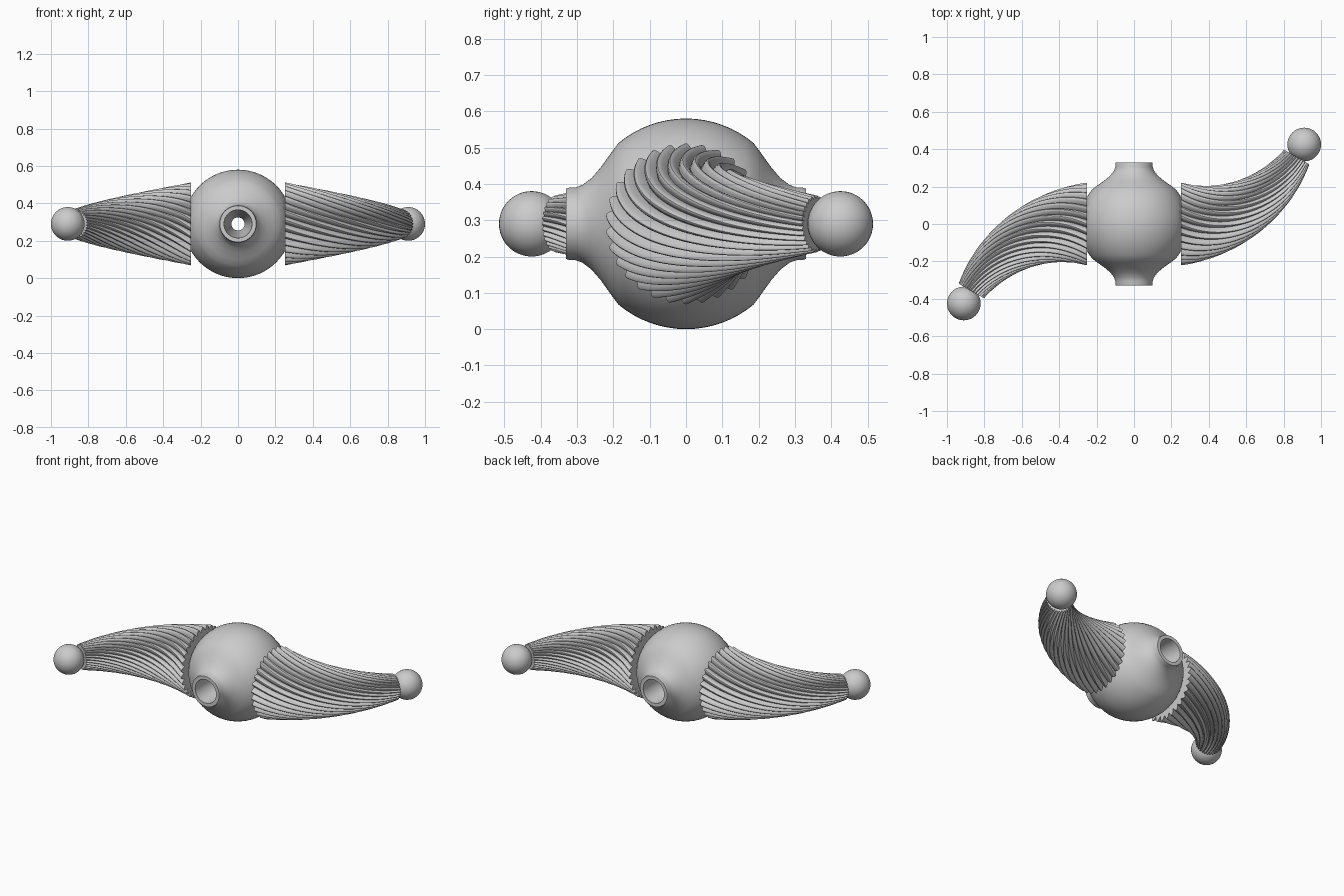
import bpy, bmesh
from math import sin, cos, pi, radians
from mathutils import Vector, Matrix

cube = bpy.data.objects.get("Cube")
if cube:
    bpy.data.objects.remove(cube, do_unlink=True)

MID = 0.29          # height of the centre line
CUT = 0.25          # where the body is cut flat and the arms begin

grey = bpy.data.materials.new("light grey")
grey.use_nodes = True
grey.diffuse_color = (0.6, 0.6, 0.6, 1)
grey.node_tree.nodes["Principled BSDF"].inputs["Base Color"].default_value = (0.6, 0.6, 0.6, 1)


def finish(name, bm, angle):
    """Turn a bmesh into a shaded object."""
    bmesh.ops.recalc_face_normals(bm, faces=bm.faces)
    mesh = bpy.data.meshes.new(name)
    bm.to_mesh(mesh)
    bm.free()
    mesh.materials.append(grey)
    obj = bpy.data.objects.new(name, mesh)
    bpy.context.collection.objects.link(obj)
    bpy.ops.object.select_all(action='DESELECT')
    obj.select_set(True)
    bpy.context.view_layer.objects.active = obj
    bpy.ops.object.shade_smooth_by_angle(angle=radians(angle))
    return obj


def loft(rings, closed=False):
    """Skin a row of point rings; capped at both ends unless closed."""
    bm = bmesh.new()
    loops = [[bm.verts.new(p) for p in ring] for ring in rings]
    pairs = list(zip(loops, loops[1:]))
    if closed:
        pairs.append((loops[-1], loops[0]))
    else:
        bm.faces.new(loops[0])
        bm.faces.new(loops[-1])
    for a, b in pairs:
        for i in range(len(a)):
            j = (i + 1) % len(a)
            bm.faces.new((a[i], a[j], b[j], b[i]))
    return bm


# Body: sphere with a flared neck at front and back and a waisted bore
neck = [(0.21, 0.19), (0.235, 0.155), (0.26, 0.126), (0.285, 0.107),
        (0.305, 0.1), (0.32, 0.1), (0.33, 0.097)]
bore = [(0.33, 0.075), (0.2, 0.07), (0.06, 0.035)]
ball = [(MID * sin(radians(a)), MID * cos(radians(a))) for a in range(-40, 41, 5)]
profile = [(-y, r) for y, r in reversed(neck)] + ball + neck
profile += bore + [(-y, r) for y, r in reversed(bore)]
SIDES = 64
body = loft([[(r * cos(2 * pi * i / SIDES), y, MID + r * sin(2 * pi * i / SIDES))
              for i in range(SIDES)] for y, r in profile], closed=True)
# Flat cuts on both sides where the arms attach
for side in (-1, 1):
    bmesh.ops.bisect_plane(body, geom=body.verts[:] + body.edges[:] + body.faces[:],
                           plane_co=(side * CUT, 0, 0), plane_no=(side, 0, 0),
                           clear_outer=True)
    bmesh.ops.holes_fill(body, edges=[e for e in body.edges if e.is_boundary])
finish("body", body, 35)

# Arms: tapered, twisted, ribbed horns that follow a circular arc
RIBS, PER_RIB, STEPS = 30, 8, 40
BEND, ARC, TWIST = 0.716, radians(60), radians(90)


def arm_ring(t):
    phi = ARC * t
    centre = Vector((CUT + BEND * sin(phi), BEND * (1 - cos(phi)), MID))
    across = Vector((-sin(phi), cos(phi), 0))
    radius = 0.222 + (0.078 - 0.222) * t
    ring = []
    for i in range(RIBS * PER_RIB):
        rib = abs(sin(pi * i / PER_RIB))
        r = radius * (0.86 + 0.14 * rib)
        a = 2 * pi * i / (RIBS * PER_RIB) + TWIST * t
        ring.append(centre + r * (cos(a) * across + sin(a) * Vector((0, 0, 1))))
    return ring


for name, turn in (("left", 0), ("right", pi)):
    spin = Matrix.Rotation(turn, 4, 'Z')
    arm = loft([arm_ring(k / STEPS) for k in range(STEPS + 1)])
    arm.transform(spin)
    finish(name + "_ribbed_arm", arm, 45)

    # Ball at the end of the arm
    tip = bmesh.new()
    bmesh.ops.create_uvsphere(tip, u_segments=40, v_segments=24, radius=0.09)
    tip.transform(spin @ Matrix.Translation((0.91, 0.425, MID)))
    finish(name + "_end_ball", tip, 35)
